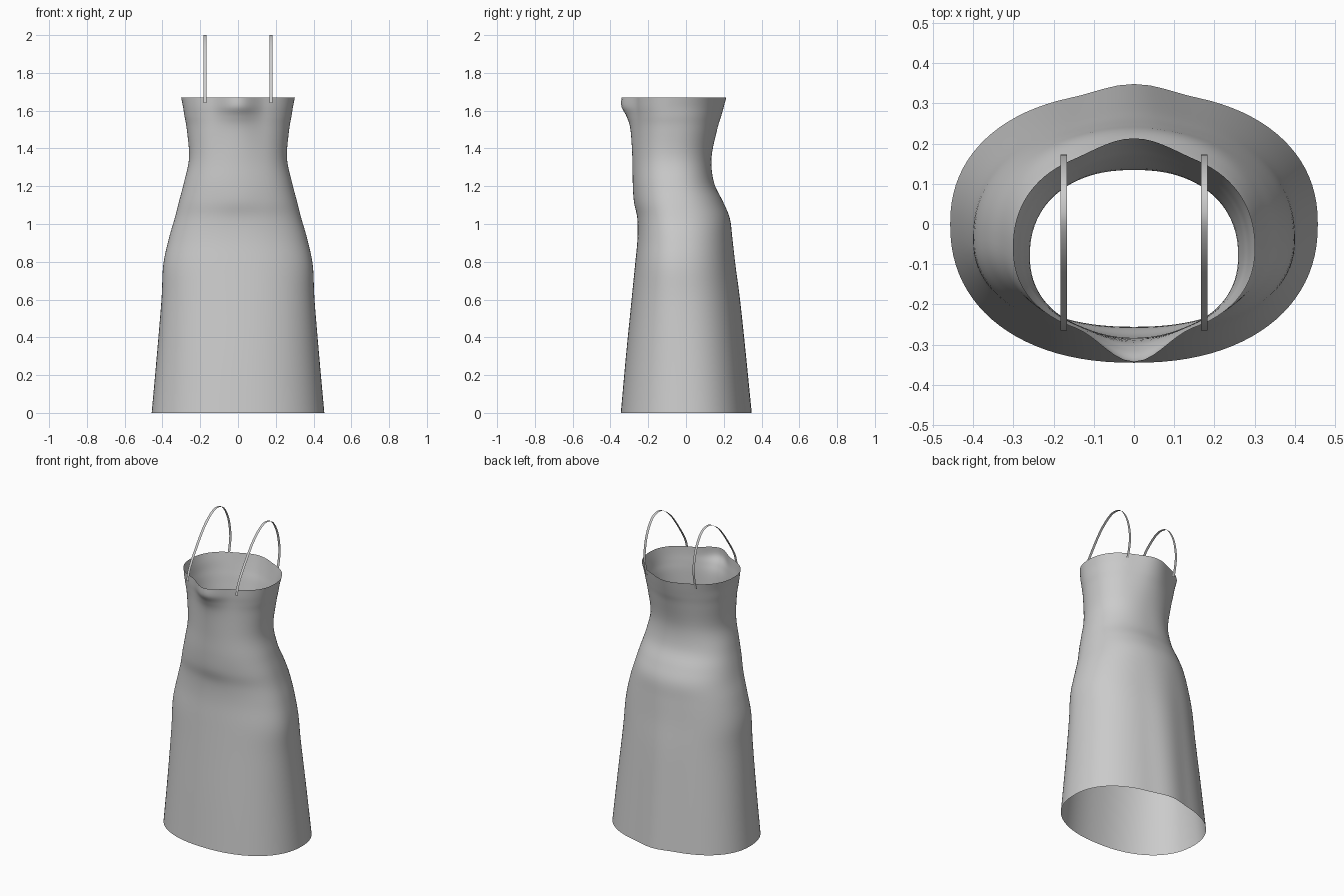
import bpy
from math import sin, cos, pi

if "Cube" in bpy.data.objects:
    bpy.data.objects.remove(bpy.data.objects["Cube"])

# Dress stations: z, half width, side y, front y, back y, front bulge, back bulge
STATIONS = [
    (0.00, 0.457, 0.00, -0.345, 0.328, 0.000, 0.020),
    (0.30, 0.430, -0.01, -0.318, 0.300, 0.000, 0.018),
    (0.60, 0.405, -0.03, -0.288, 0.272, 0.000, 0.014),
    (0.78, 0.396, -0.04, -0.270, 0.252, 0.000, 0.010),
    (0.92, 0.367, -0.04, -0.257, 0.240, 0.000, 0.006),
    (1.03, 0.335, -0.05, -0.258, 0.230, 0.000, 0.002),
    (1.12, 0.312, -0.06, -0.272, 0.195, 0.004, 0.000),
    (1.22, 0.286, -0.07, -0.278, 0.148, 0.004, 0.000),
    (1.35, 0.259, -0.08, -0.276, 0.135, 0.008, 0.000),
    (1.50, 0.271, -0.07, -0.274, 0.155, 0.020, 0.010),
    (1.57, 0.283, -0.07, -0.275, 0.168, 0.040, 0.018),
    (1.62, 0.291, -0.07, -0.278, 0.178, 0.063, 0.022),
    (1.67, 0.301, -0.06, -0.279, 0.186, 0.063, 0.027),
]
SIDES, STEPS = 96, 5


def smooth_rows(rows, steps):
    """Catmull-Rom interpolation through rows of numbers."""
    out = []
    n = len(rows)
    for i in range(n - 1):
        a, b, c, d = (rows[max(0, min(n - 1, i + k))] for k in (-1, 0, 1, 2))
        for s in range(steps):
            t = s / steps
            out.append([0.5 * (2 * q + (r - p) * t + (2 * p - 5 * q + 4 * r - w) * t * t
                               + (3 * q - p - 3 * r + w) * t ** 3)
                        for p, q, r, w in zip(a, b, c, d)])
    out.append(list(rows[-1]))
    return out


def bulge(x, half):
    return 0.5 + 0.5 * cos(pi * x / half) if abs(x) < half else 0.0


def signed_pow(v, p):
    return abs(v) ** p * (1 if v >= 0 else -1)


def make_object(name, verts, faces):
    mesh = bpy.data.meshes.new(name)
    mesh.from_pydata(verts, [], faces)
    mesh.update()
    ob = bpy.data.objects.new(name, mesh)
    bpy.context.collection.objects.link(ob)
    for p in mesh.polygons:
        p.use_smooth = True
    return ob


# Dress body: open shell lofted through the stations
verts, faces = [], []
rings = smooth_rows(STATIONS, STEPS)
for z, hw, ys, yf, yb, bf, bb in rings:
    for k in range(SIDES):
        a = 2 * pi * k / SIDES
        x = hw * signed_pow(cos(a), 0.90)
        s = abs(sin(a)) ** 0.90
        if sin(a) < 0:
            y = ys + (yf - ys) * s - bf * bulge(x, 0.15)
        else:
            y = ys + (yb - ys) * s + bb * bulge(x, 0.16)
        verts.append((x, y, z))
for r in range(len(rings) - 1):
    for k in range(SIDES):
        j = (k + 1) % SIDES
        faces.append((r * SIDES + k, r * SIDES + j, (r + 1) * SIDES + j, (r + 1) * SIDES + k))
make_object("dress_body", verts, faces)

# Shoulder straps: thin ribbons arching from front to back
PATH = [(-0.265, 1.64), (-0.245, 1.71), (-0.19, 1.80), (-0.10, 1.92), (-0.02, 1.985),
        (0.04, 2.0), (0.10, 1.975), (0.15, 1.89), (0.172, 1.78), (0.165, 1.70), (0.15, 1.64)]
path = smooth_rows(PATH, 4)
for side, name in ((-1, "strap_left"), (1, "strap_right")):
    verts = [(side * 0.175 + dx, y, z) for y, z in path for dx in (-0.008, 0.008)]
    faces = [(2 * i, 2 * i + 1, 2 * i + 3, 2 * i + 2) for i in range(len(path) - 1)]
    make_object(name, verts, faces)
